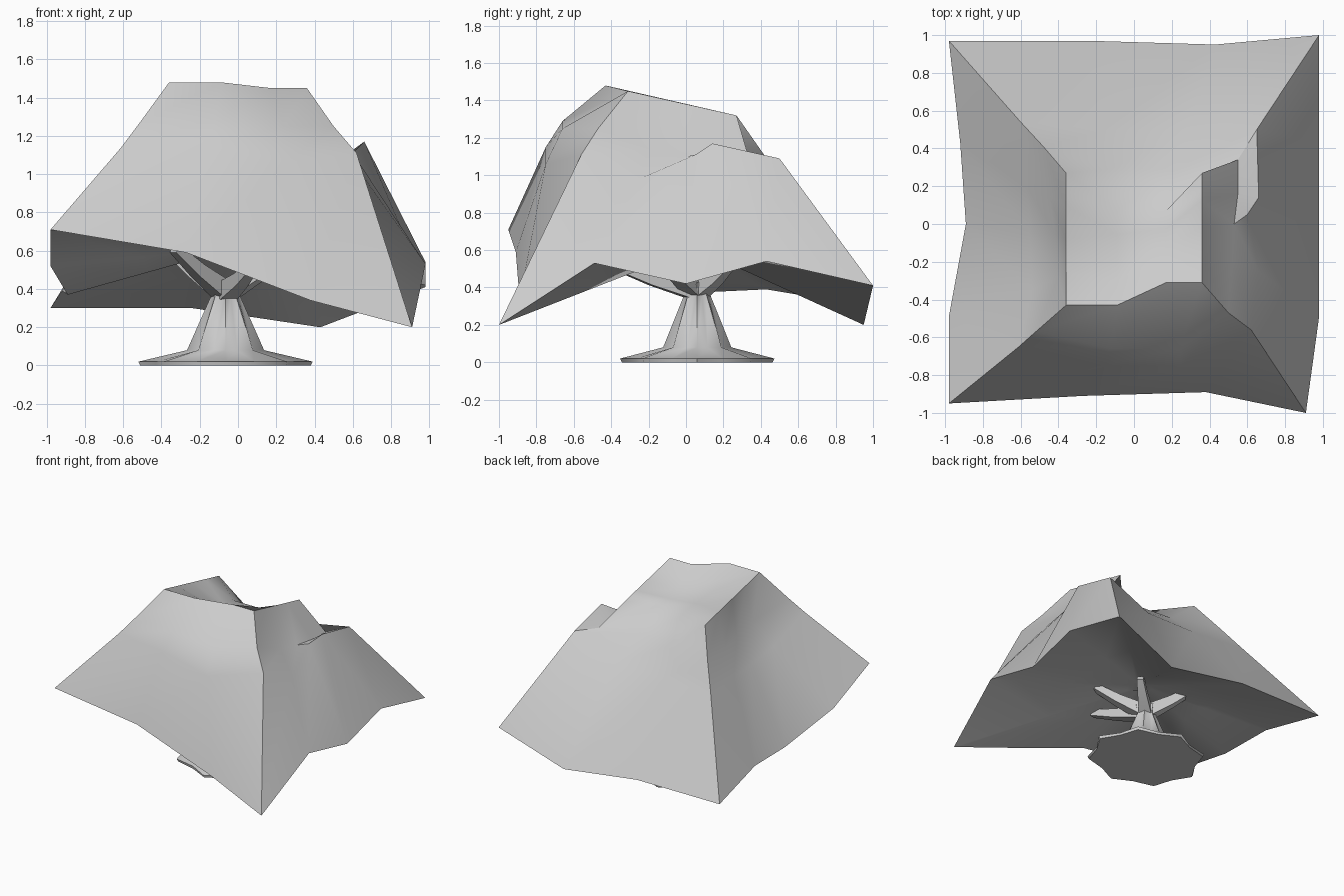
import bpy, bmesh, math
from mathutils import Vector

if "Cube" in bpy.data.objects:
    bpy.data.objects.remove(bpy.data.objects["Cube"])


def finish(name, bm, angle):
    me = bpy.data.meshes.new(name)
    bm.to_mesh(me)
    bm.free()
    ob = bpy.data.objects.new(name, me)
    bpy.context.collection.objects.link(ob)
    bpy.ops.object.select_all(action='DESELECT')
    bpy.context.view_layer.objects.active = ob
    ob.select_set(True)
    bpy.ops.object.shade_smooth_by_angle(angle=math.radians(angle))
    return ob


def loft(bm, rings, closed=True, cap=False):
    rows = [[bm.verts.new(p) for p in r] for r in rings]
    n = len(rows[0])
    for a, b in zip(rows, rows[1:]):
        for i in range(n if closed else n - 1):
            j = (i + 1) % n
            bm.faces.new((a[i], a[j], b[j], b[i]))
    if cap:
        bm.faces.new(rows[0][::-1])
        bm.faces.new(rows[-1])
    return rows


# canopy rings, counter-clockwise from the front left corner:
# front 4 points, right 3, back 4 (corners included), left 3
rim = [(-.98, -.95, .71), (-.27, -.91, .59), (.38, -.89, .34), (.91, -1, .20),
       (.98, -.49, .53), (.98, 0, .42), (.98, .43, .54),
       (.98, 1, .41), (.43, .95, .20), (-.24, .97, .30), (-.98, .97, .30),
       (-.92, .43, .39), (-.89, 0, .37), (-.98, -.49, .52)]
lower = [(-.61, -.65, 1.14), (-.15, -.75, 1.15), (.25, -.75, 1.06), (.62, -.56, 1.11),
         (.66, -.25, .98), (.60, .05, 1.11), (.66, .14, 1.17),
         (.65, .5, 1.09), (.28, .5, .92), (-.15, .5, .92), (-.6, .54, .925),
         (-.57, .2, .93), (-.55, -.05, .93), (-.54, -.35, .96)]
upper = [(-.52, -.57, 1.26), (-.12, -.66, 1.29), (.24, -.66, 1.25), (.50, -.47, 1.25),
         (.52, -.2, 1.14), (.53, 0, 1.1), (.55, .16, 1.09),
         (.55, .34, 1.08), (.22, .29, 1.1), (-.12, .29, 1.12), (-.48, .41, 1.12),
         (-.45, .15, 1.1), (-.42, -.05, 1.12), (-.40, -.28, 1.15)]
front = [Vector(p) for p in [(-.36, -.43, 1.48), (-.09, -.43, 1.48), (.17, -.31, 1.45), (.36, -.31, 1.45)]]
back = [Vector(p) for p in [(-.36, .27, 1.32), (-.09, .07, 1.27), (.17, .07, 1.27), (.36, .27, 1.32)]]

# top sheet: front edge to back edge, sagging in the middle
top = [[f.lerp(b, k / 4) - Vector((0, 0, .05 * math.sin(math.pi * k / 4) if 0 < i < 3 else 0))
        for i, (f, b) in enumerate(zip(front, back))] for k in range(5)]
crown = (front + [top[k][3] for k in (1, 2, 3)] + back[::-1]
         + [top[k][0] for k in (3, 2, 1)])

bm = bmesh.new()
loft(bm, [rim, lower, upper, crown])
loft(bm, top, closed=False)
bmesh.ops.remove_doubles(bm, verts=bm.verts, dist=.001)
# crisp corner folds
for s in (0, 3, 7, 10):
    path = [Vector(r[s]).freeze() for r in (rim, lower, upper, crown)]
    pairs = [{a, b} for a, b in zip(path, path[1:])]
    for e in bm.edges:
        if {v.co.copy().freeze() for v in e.verts} in pairs:
            e.smooth = False
finish("canopy", bm, 60)

# underside rises from the rim to the middle
apex = Vector((-.03, .05, .61))
bm = bmesh.new()
loft(bm, [[Vector(p).lerp(apex, t) for p in rim] for t in (.92, .5, 0)], cap=True)
bm.faces.ensure_lookup_table()
bmesh.ops.delete(bm, geom=[bm.faces[-1]], context='FACES_ONLY')
bmesh.ops.reverse_faces(bm, faces=bm.faces)
bmesh.ops.recalc_face_normals(bm, faces=bm.faces)
if sum(f.normal.z for f in bm.faces) > 0:
    bmesh.ops.reverse_faces(bm, faces=bm.faces)
finish("canopy_underside", bm, 60)

# trunk with spreading star-shaped roots
CX, CY, N = -.065, .06, 16


def star(outer, inner, z):
    r = (outer, inner)
    return [(CX + r[i % 2] * math.cos(2 * math.pi * i / N) * 1.06,
             CY + r[i % 2] * math.sin(2 * math.pi * i / N) * .96, z) for i in range(N)]


bm = bmesh.new()
loft(bm, [star(.42, .37, 0), star(.43, .37, .02), star(.19, .15, .08),
          star(.073, .065, .36), star(.09, .06, .43)], cap=True)
finish("trunk", bm, 60)


# tapering square branches
def branch(name, pts, radii):
    bm = bmesh.new()
    rings = []
    for k, p in enumerate(pts):
        d = (Vector(pts[min(k + 1, len(pts) - 1)]) - Vector(pts[max(k - 1, 0)])).normalized()
        s = d.cross(Vector((0, 0, 1))).normalized()
        u = s.cross(d)
        rings.append([Vector(p) + radii[k] * (a * s + b * u)
                      for a, b in ((-1, -1), (1, -1), (1, 1), (-1, 1))])
    loft(bm, rings, cap=True)
    bmesh.ops.recalc_face_normals(bm, faces=bm.faces)
    finish(name, bm, 30)


tips = [(-.36, .26, .61), (.25, -.15, .58), (.08, -.38, .52), (.14, .24, .53), (-.33, -.2, .61)]
for i, t in enumerate(tips):
    root, tip = Vector((CX, CY, .38)), Vector(t)
    mid = root.lerp(tip, .55) - Vector((0, 0, .01))
    branch(f"branch_{i + 1}", [root, mid, tip], [.05, .035, .024])
